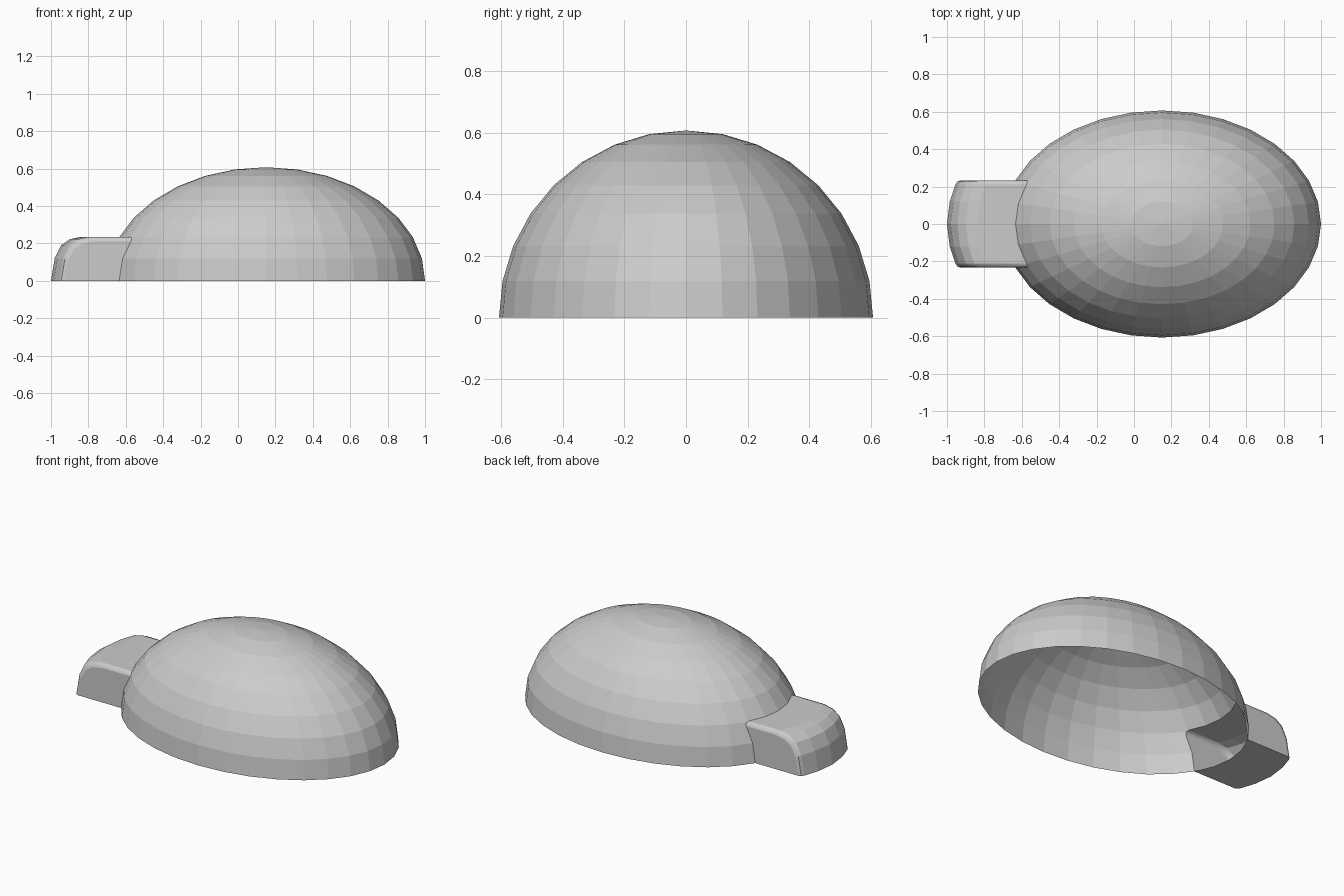
import bpy, bmesh, math

if "Cube" in bpy.data.objects:
    bpy.data.objects.remove(bpy.data.objects["Cube"])

grey = bpy.data.materials.new("plain grey")
grey.diffuse_color = (0.6, 0.6, 0.6, 1)
grey.use_nodes = True
grey.node_tree.nodes["Principled BSDF"].inputs["Base Color"].default_value = grey.diffuse_color


def make(name, bm):
    bmesh.ops.recalc_face_normals(bm, faces=bm.faces)
    me = bpy.data.meshes.new(name)
    bm.to_mesh(me)
    bm.free()
    me.materials.append(grey)
    ob = bpy.data.objects.new(name, me)
    bpy.context.collection.objects.link(ob)
    return ob


# Faceted half-ellipsoid shell, with a temporary skirt below the ground
CX, RX, RY = 0.15, 0.85, 0.607
SEG, RINGS, SKIRT = 32, 8, -0.1
bm = bmesh.new()
levels = [(1, SKIRT)]
for i in range(RINGS):
    a = math.pi / 2 * i / RINGS
    levels.append((math.cos(a), RY * math.sin(a)))
rings = [[bm.verts.new((CX + RX * r * math.cos(math.tau * k / SEG),
                        RY * r * math.sin(math.tau * k / SEG), z))
          for k in range(SEG)] for r, z in levels]
for lo, hi in zip(rings, rings[1:]):
    for k in range(SEG):
        n = (k + 1) % SEG
        bm.faces.new((lo[k], lo[n], hi[n], hi[k]))
pole = bm.verts.new((CX, 0, RY))
for k in range(SEG):
    bm.faces.new((rings[-1][k], rings[-1][(k + 1) % SEG], pole))
bm.faces.new(rings[0])
shell = make("shell_with_head", bm)

# Head: a bowed, rounded nose lofted across its width
profile = [(-1, 0), (-0.98, 0.12), (-0.945, 0.19), (-0.9, 0.222), (-0.84, 0.235), (-0.4, 0.235)]
half = [(0, 0, 1), (0.12, 0.015, 1), (0.21, 0.045, 1), (0.226, 0.055, 0.975), (0.232, 0.07, 0.9)]
stations = [(-y, d, s) for y, d, s in half[:0:-1]] + half
bm = bmesh.new()
rows = []
for y, d, s in stations:
    rows.append([bm.verts.new((x + (d if x < -0.5 else 0), y, z * s)) for x, z in profile]
                + [bm.verts.new((-0.4, y, 0))])
for a, b in zip(rows, rows[1:]):
    bevel = abs(a[0].co.y + b[0].co.y) > 0.4
    for j in range(len(a)):
        n = (j + 1) % len(a)
        f = bm.faces.new((a[j], a[n], b[n], b[j]))
        f.smooth = bevel and 0 < j < len(profile) - 1
bm.faces.new(rows[0])
bm.faces.new(rows[-1])
head = make("head_helper", bm)
head.hide_render = True

# Join the two solids, dropping everything hidden inside
mod = shell.modifiers.new("join", "BOOLEAN")
mod.operation = "UNION"
mod.solver = "EXACT"
mod.object = head
bpy.context.view_layer.objects.active = shell
bpy.ops.object.modifier_apply(modifier=mod.name)
bpy.data.objects.remove(head)

# Remove the skirt to leave the shell open underneath
bm = bmesh.new()
bm.from_mesh(shell.data)
low = [f for f in bm.faces if f.calc_center_median().z < -0.01]
bmesh.ops.delete(bm, geom=low, context="FACES")
bm.to_mesh(shell.data)
bm.free()
